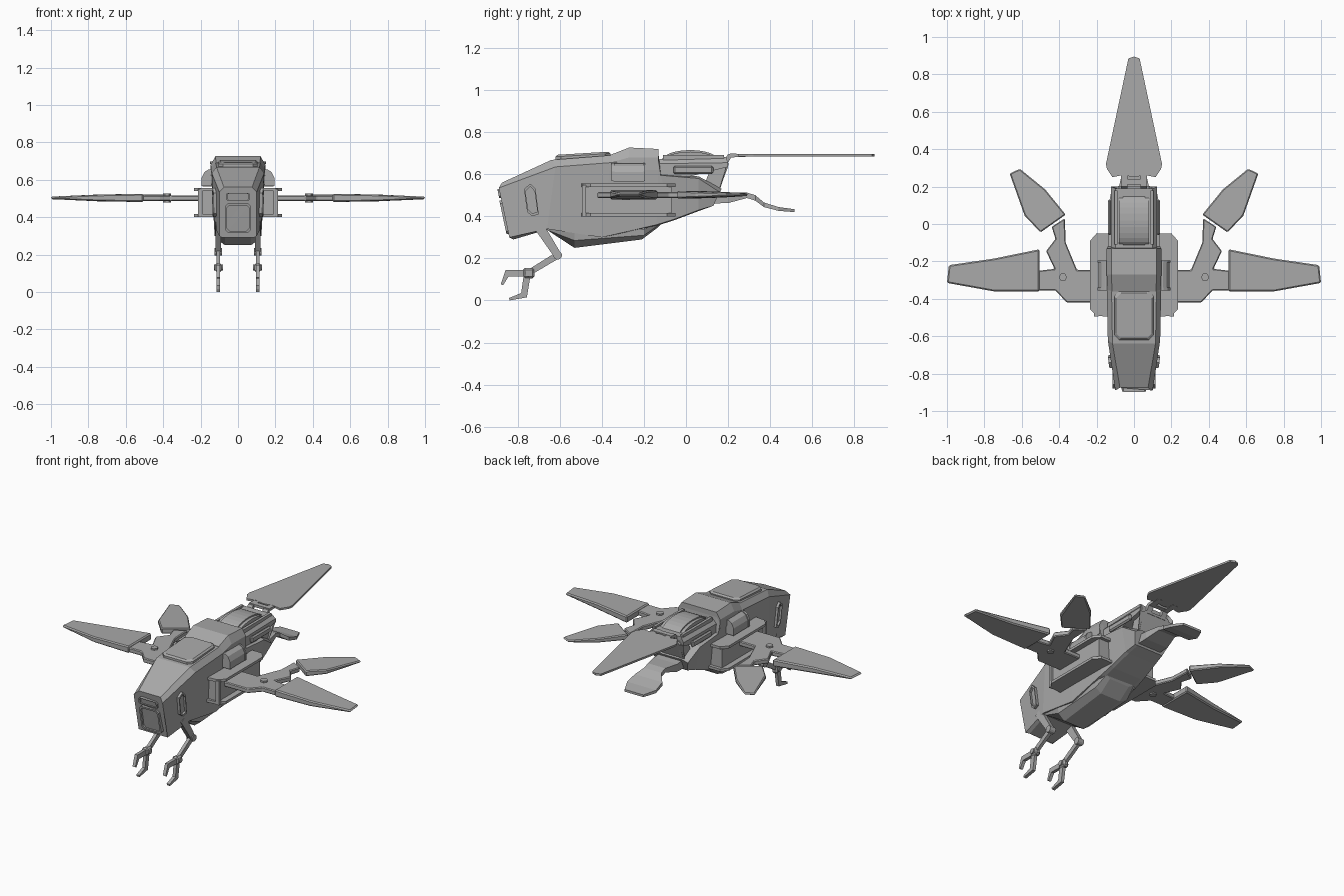
import bpy, bmesh, math
from mathutils import Vector

cube = bpy.data.objects.get("Cube")
if cube:
    bpy.data.objects.remove(cube)

GREY = bpy.data.materials.new("hull grey")
GREY.use_nodes = True
GREY.diffuse_color = (0.4, 0.4, 0.4, 1)
GREY.node_tree.nodes["Principled BSDF"].inputs["Base Color"].default_value = (0.4, 0.4, 0.4, 1)


def finish(name, bm, mirror=False, bevel=0):
    bmesh.ops.recalc_face_normals(bm, faces=bm.faces)
    me = bpy.data.meshes.new(name)
    bm.to_mesh(me)
    bm.free()
    me.materials.append(GREY)
    ob = bpy.data.objects.new(name, me)
    bpy.context.collection.objects.link(ob)
    if bevel:
        b = ob.modifiers.new("Chamfer", 'BEVEL')
        b.width, b.segments, b.limit_method = bevel, 1, 'ANGLE'
    if mirror:
        ob.modifiers.new("Mirror", 'MIRROR').use_mirror_merge = False
    return ob


def loft(name, rings, **kw):
    """Skin a row of closed rings and cap both ends."""
    bm = bmesh.new()
    rows = [[bm.verts.new(p) for p in r] for r in rings]
    n = len(rows[0])
    for a, b in zip(rows, rows[1:]):
        for i in range(n):
            bm.faces.new((a[i], a[(i + 1) % n], b[(i + 1) % n], b[i]))
    bm.faces.new(rows[0])
    bm.faces.new(rows[-1])
    return finish(name, bm, **kw)


def at(axis, p, d):
    u, v = p
    return {'x': (d, u, v), 'y': (u, d, v), 'z': (u, v, d)}[axis]


def prism(name, axis, pts, lo, hi, **kw):
    return loft(name, [[at(axis, p, d) for p in pts] for d in (lo, hi)], **kw)


def box(name, x, y, z, **kw):
    return prism(name, 'z', [(x[0], y[0]), (x[1], y[0]), (x[1], y[1]), (x[0], y[1])], *z, **kw)


def clipped(u0, u1, v0, v1, c):
    """Rectangle with cut corners."""
    return [(u0 + c, v0), (u1 - c, v0), (u1, v0 + c), (u1, v1 - c),
            (u1 - c, v1), (u0 + c, v1), (u0, v1 - c), (u0, v0 + c)]


def framed(name, axis, pts, back, front, rim, depth, slope=lambda p: p, **kw):
    """Plate whose outer face is sunk inside a rim."""
    c = Vector((sum(p[0] for p in pts), sum(p[1] for p in pts))) / len(pts)

    def shrink(p):
        d = Vector(p) - c
        return c + d * (1 - rim / d.length)
    inner = [shrink(p) for p in pts]
    rings = [[at(axis, p, back) for p in pts], [at(axis, p, front) for p in pts],
             [at(axis, p, front) for p in inner], [at(axis, p, front - depth) for p in inner]]
    return loft(name, [[slope(p) for p in r] for r in rings], **kw)


def blade(name, pts, z, **kw):
    """Flat outline with its own half thickness at every corner."""
    return loft(name, [[(x, y, z + s * t) for x, y, t in pts] for s in (-1, 1)], **kw)


def limb(name, path, x, half, width, **kw):
    """Bar of varying width that follows a path in the side plane."""
    rings = []
    for i, (y, z) in enumerate(path):
        a, b = path[max(i - 1, 0)], path[min(i + 1, len(path) - 1)]
        d = Vector((b[0] - a[0], b[1] - a[1])).normalized() * width[i]
        rings.append([(x + sx * half, y - s * d.y, z + s * d.x)
                      for sx, s in ((-1, -1), (1, -1), (1, 1), (-1, 1))])
    return loft(name, rings, **kw)


def disc(name, axis, u, v, r, lo, hi, n=12, **kw):
    pts = [(u + r * math.cos(math.tau * i / n), v + r * math.sin(math.tau * i / n)) for i in range(n)]
    return prism(name, axis, pts, lo, hi, **kw)


def section(*half):
    """Closed ring from half a cross-section, listed top to bottom."""
    return list(half) + [(-x, y, z) for x, y, z in reversed(half)]


# Main hull, nose to rear
loft("hull", [
    section((.075, -.875, .56), (.1, -.89, .535), (.1, -.84, .3), (.085, -.82, .29)),
    section((.115, -.64, .668), (.14, -.62, .635), (.122, -.66, .34), (.1, -.65, .34)),
    section((.12, -.36, .69), (.145, -.36, .655), (.125, -.4, .3), (.1, -.4, .3)),
    section((.12, -.13, .69), (.145, -.13, .66), (.125, -.14, .36), (.1, -.14, .355)),
    section((.11, -.12, .6), (.14, -.12, .595), (.12, -.06, .385), (.1, -.06, .38)),
    section((.11, .06, .59), (.14, .06, .58), (.11, .06, .43), (.09, .06, .425)),
    section((.09, .17, .53), (.125, .16, .515), (.1, .13, .45), (.08, .13, .45)),
])

# Keel under the hull
loft("keel", [
    section((.11, -.67, .345), (.1, -.66, .335), (.07, -.65, .33)),
    section((.12, -.53, .33), (.115, -.53, .285), (.07, -.53, .25)),
    section((.12, -.2, .34), (.115, -.2, .31), (.07, -.21, .29)),
    section((.11, -.1, .38), (.1, -.12, .365), (.07, -.13, .35)),
])

# Raised roof ridge and roof hatch
loft("roof_ridge", [
    section((.118, -.36, .692), (.143, -.36, .655), (.143, -.36, .62)),
    section((.12, -.27, .727), (.146, -.27, .68), (.146, -.27, .62)),
    section((.12, -.13, .72), (.146, -.13, .68), (.146, -.13, .62)),
])
loft("roof_hatch", [[(x, y, z + (y + .62) * .06) for x, y in clipped(-w, w, y0, y1, .025)]
                    for w, y0, y1, z in ((.105, -.62, -.36, .66), (.105, -.62, -.36, .683),
                                         (.095, -.61, -.37, .692))])

# Rear deck with curved canopy and rails
loft("rear_deck", [
    section((.1, -.14, .672), (.122, -.14, .65), (.122, -.14, .55)),
    section((.1, .19, .682), (.122, .2, .655), (.122, .2, .635)),
    section((.09, .19, .66), (.115, .19, .63), (.1, .155, .52)),
])
arc = [(.02 + .135 * math.cos(math.pi * i / 12), .665 + .05 * math.sin(math.pi * i / 12)) for i in range(13)]
prism("canopy", 'x', arc, -.06, .06)
prism("canopy_rib", 'x', [(y, z - .008) for y, z in arc], .06, .08, mirror=True)
box("deck_rail", (.088, .105), (-.11, .18), (.66, .692), mirror=True)
box("deck_side_rail", (.12, .14), (-.06, .13), (.6, .64), mirror=True, bevel=.008)

# Sloped rear frame
framed("rear_frame", 'y', clipped(-.095, .095, .52, .65, .015), .12, .2, .02, .03,
       slope=lambda p: (p[0], p[1] - (.64 - p[2]) * .35, p[2]))

# Nose panel and visor follow the raked nose
def rake(p):
    return (p[0], p[1] + (.535 - p[2]) * .213, p[2])


def nose(p):
    x, y, z = rake(p)
    return (x, -y - 2 * (.89 - y) + 2 * (.89 - y) + 2 * (.535 - z) * .213, z)


framed("nose_panel", 'y', clipped(-.068, .068, .315, .475, .015), .86, .9, .014, .012, slope=nose)
framed("nose_visor", 'y', clipped(-.065, .065, .488, .53, .008), .86, .898, .01, .01, slope=nose)

# Hexagonal vents on the cheeks
def cheek(p):
    return (p[0] + (p[1] + .735) * .14 - (.5 - p[2]) * .04, p[1], p[2])


framed("cheek_vent", 'x', [(-.73, .4), (-.7, .41), (-.715, .53), (-.74, .555), (-.77, .53), (-.755, .42)],
       .1, .135, .013, .012, slope=cheek, mirror=True)

# Side wing mounts: core between two flanges
box("mount_core", (.1, .2), (-.48, -.07), (.41, .55), mirror=True)
flange = [(.1, -.5), (.2, -.49), (.235, -.455), (.235, -.09), (.2, -.05), (.1, -.05)]
for n, z in (("upper", .54), ("lower", .4)):
    prism(n + "_flange", 'z', flange, z, z + .016, mirror=True)
box("mount_front_post", (.19, .215), (-.495, -.475), (.4, .55), mirror=True)

# Shoulder pods above the mounts
pod = [(.1, .565), (.19, .565), (.19, .61), (.175, .64), (.155, .652), (.1, .652)]
prism("shoulder_pod", 'y', pod, -.345, -.2, mirror=True)
prism("pod_band", 'y', [(x + .004, z + .002) for x, z in pod], -.355, -.34, mirror=True)
prism("pod_band_rear", 'y', [(x + .004, z + .002) for x, z in pod], -.205, -.195, mirror=True)

# Wing arm with fork, hinge, and two blades
arm = [(.18, -.42), (.36, -.42), (.42, -.355), (.51, -.355), (.51, -.25), (.425, -.24), (.47, -.145),
       (.42, -.08), (.44, -.015), (.37, .03), (.365, -.1), (.305, -.245), (.18, -.245)]
prism("wing_arm", 'z', arm, .486, .516, mirror=True, bevel=.005)
disc("wing_hinge", 'z', .38, -.285, .022, .478, .526, n=6, mirror=True)
blade("front_wing", [(.505, -.36, .022), (.75, -.36, .018), (1, -.315, .007), (.99, -.22, .007),
                     (.75, -.185, .018), (.505, -.135, .022)], .503, mirror=True, bevel=.008)
blade("rear_wing", [(.365, .05, .018), (.5, -.045, .018), (.585, .045, .014), (.665, .27, .006),
                    (.61, .295, .006), (.475, .185, .014)], .503, mirror=True, bevel=.006)

# Long upper tail blade and its bracket
tail = [(.03, .885), (.095, .58), (.15, .32), (.145, .295), (.115, .25), (.06, .262)]
prism("tail_blade", 'z', tail + [(0, .25)] + [(-x, y) for x, y in reversed(tail)] + [(0, .895)], .685, .697)
prism("tail_bracket", 'x', [(.16, .64), (.19, .64), (.215, .68), (.3, .684), (.3, .697), (.2, .695)],
      .035, .07, mirror=True)
box("tail_crossbar", (-.07, .07), (.21, .24), (.682, .698))

# Short drooping lower tail
loft("lower_tail", [[(sx * w, y, z + sz * t) for sx, sz in ((-1, -1), (1, -1), (1, 1), (-1, 1))]
                    for y, z, w, t in ((.08, .49, .08, .03), (.2, .487, .08, .024), (.29, .5, .06, .013),
                                       (.33, .487, .06, .013), (.37, .455, .095, .011),
                                       (.44, .435, .1, .009), (.515, .427, .065, .007))])

# Legs with two-finger claws
X = .105
limb("upper_leg", [(-.71, .37), (-.61, .215)], X, .014, [.025, .018], mirror=True)
limb("lower_leg", [(-.61, .215), (-.75, .13)], X, .01, [.016, .014], mirror=True)
disc("knee", 'x', -.61, .215, .021, X - .02, X + .02, mirror=True)
box("wrist_block", (X - .018, X + .018), (-.775, -.72), (.105, .155), mirror=True, bevel=.01)
disc("wrist", 'x', -.75, .13, .016, X - .024, X + .024, mirror=True)
limb("upper_finger", [(-.76, .13), (-.85, .13), (-.875, .075)], X, .01, [.016, .017, .006], mirror=True)
limb("lower_finger", [(-.755, .12), (-.77, .025), (-.84, .006)], X, .01, [.016, .017, .006], mirror=True)
